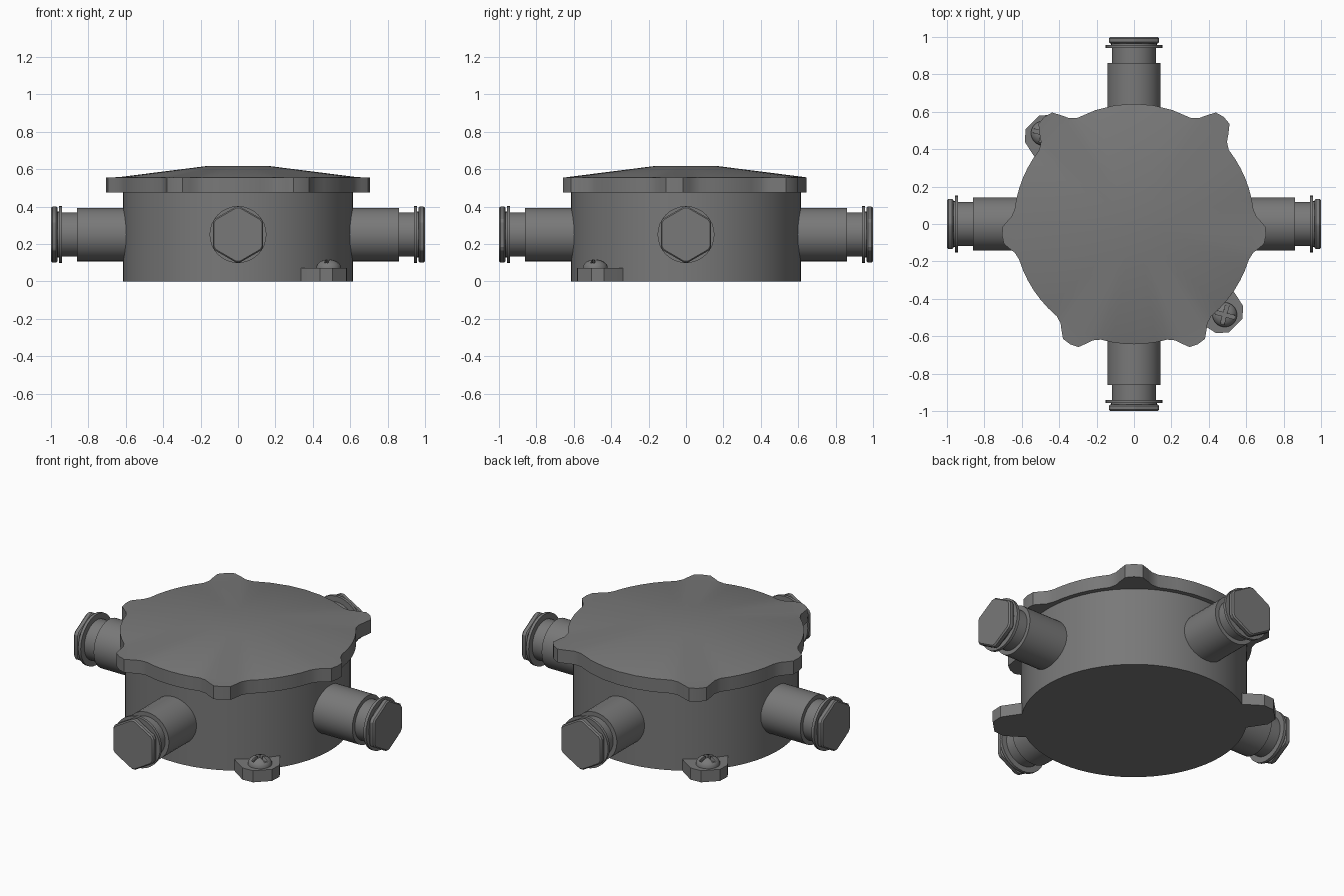
import bpy, bmesh, math
from mathutils import Matrix, Vector

cube = bpy.data.objects.get("Cube")
if cube:
    bpy.data.objects.remove(cube, do_unlink=True)

grey = bpy.data.materials.new("housing grey")
grey.use_nodes = True
colour = (0.19, 0.19, 0.19, 1)
grey.diffuse_color = colour
grey.node_tree.nodes["Principled BSDF"].inputs["Base Color"].default_value = colour


def loft(name, rings, matrix=Matrix()):
    """Skin a stack of equal-length rings and cap both ends."""
    bm = bmesh.new()
    loops = [[bm.verts.new(matrix @ Vector(p)) for p in ring] for ring in rings]
    n = len(loops[0])
    for a, b in zip(loops, loops[1:]):
        for i in range(n):
            j = (i + 1) % n
            bm.faces.new((a[i], a[j], b[j], b[i]))
    bm.faces.new(loops[0])
    bm.faces.new(loops[-1])
    bmesh.ops.recalc_face_normals(bm, faces=bm.faces)
    mesh = bpy.data.meshes.new(name)
    bm.to_mesh(mesh)
    bm.free()
    mesh.materials.append(grey)
    obj = bpy.data.objects.new(name, mesh)
    bpy.context.collection.objects.link(obj)
    bpy.ops.object.select_all(action='DESELECT')
    obj.select_set(True)
    bpy.context.view_layer.objects.active = obj
    bpy.ops.object.shade_smooth_by_angle(angle=math.radians(30))
    return obj


def circle(r, z, n):
    return [(r * math.cos(math.tau * i / n), r * math.sin(math.tau * i / n), z) for i in range(n)]


def lathe(name, profile, n, matrix=Matrix()):
    return loft(name, [circle(r, z, n) for r, z in profile], matrix)


def at_height(outline, z, scale=1):
    return [(x * scale, y * scale, z) for x, y in outline]


# Round housing
lathe("housing", [(0.615, 0), (0.615, 0.48)], 64)

# Lid with six ears around its rim
R = 0.643
ears = [(-62, 0.728), (-5, 0.708), (50, 0.747), (130, 0.747), (185, 0.708), (242, 0.728)]
steps = [(-12, 0), (-8.5, 0.2), (-6.5, 0.5), (-3.7, 0.93), (0, 1),
         (3.7, 0.93), (6.5, 0.5), (8.5, 0.2), (12, 0)]
polar = []
for k, (angle, tip) in enumerate(ears):
    polar += [(angle + d, R + (tip - R) * f) for d, f in steps]
    following = ears[k + 1][0] if k < len(ears) - 1 else ears[0][0] + 360
    start, end = angle + 12, following - 12
    polar += [(start + (end - start) * i / 6, R) for i in range(1, 6)]


def lid_ring(z, limit=1.0):
    return [(min(r, limit) * math.cos(math.radians(a)),
             min(r, limit) * math.sin(math.radians(a)), z) for a, r in polar]


loft("lid", [lid_ring(0.475), lid_ring(0.555), lid_ring(0.557, 0.637), lid_ring(0.616, 0.17)])

# Four cable entries, each closed by a hexagonal plug
hexagon = []
for k in range(6):
    for d in (-4, 4):
        a = math.radians(60 * k + d)
        hexagon.append((0.15 * math.cos(a), 0.15 * math.sin(a)))
entry = [(0.143, 0.5), (0.143, 0.86), (0.118, 0.86), (0.118, 0.94),
         (0.152, 0.94), (0.152, 0.957), (0.122, 0.957), (0.122, 0.97)]
for k, side in enumerate(("left", "back", "right", "front")):
    m = (Matrix.Translation((0, 0, 0.25)) @ Matrix.Rotation(math.pi / 2 * k, 4, 'Z')
         @ Matrix.Rotation(math.pi / 2, 4, 'Y'))
    lathe(side + "_cable_entry", entry, 32, m)
    loft(side + "_hex_plug", [at_height(hexagon, 0.965, 0.95), at_height(hexagon, 0.972),
                              at_height(hexagon, 0.992), at_height(hexagon, 1, 0.95)], m)

# Two mounting lugs with cross-head screws
half = [(0.52, 0.14), (0.63, 0.122), (0.722, 0.103), (0.768, 0.052)]
lug = half + [(x, -y) for x, y in reversed(half)]
w, s = 0.01, 0.052
cross = [(s, -w), (s, w), (w, w), (w, s), (-w, s), (-w, w),
         (-s, w), (-s, -w), (-w, -w), (-w, -s), (w, -s), (w, -w)]
head = [(0.066, 0.06), (0.066, 0.08), (0.058, 0.095), (0.042, 0.108), (0.022, 0.115), (0.006, 0.117)]
for side, angle in (("front", -45), ("back", 135)):
    turn = Matrix.Rotation(math.radians(angle), 4, 'Z')
    loft(side + "_mounting_lug", [at_height(lug, 0), at_height(lug, 0.07)], turn)
    place = turn @ Matrix.Translation((0.686, 0, 0)) @ Matrix.Rotation(math.radians(30), 4, 'Z')
    screw = lathe(side + "_screw", head, 24, place)
    cutter = loft(side + "_slot_cutter", [at_height(cross, 0.092), at_height(cross, 0.15)], place)
    cutter.hide_render = True
    cutter.hide_set(True)
    cutter.display_type = 'WIRE'
    slot = screw.modifiers.new("slot", 'BOOLEAN')
    slot.operation = 'DIFFERENCE'
    slot.object = cutter
